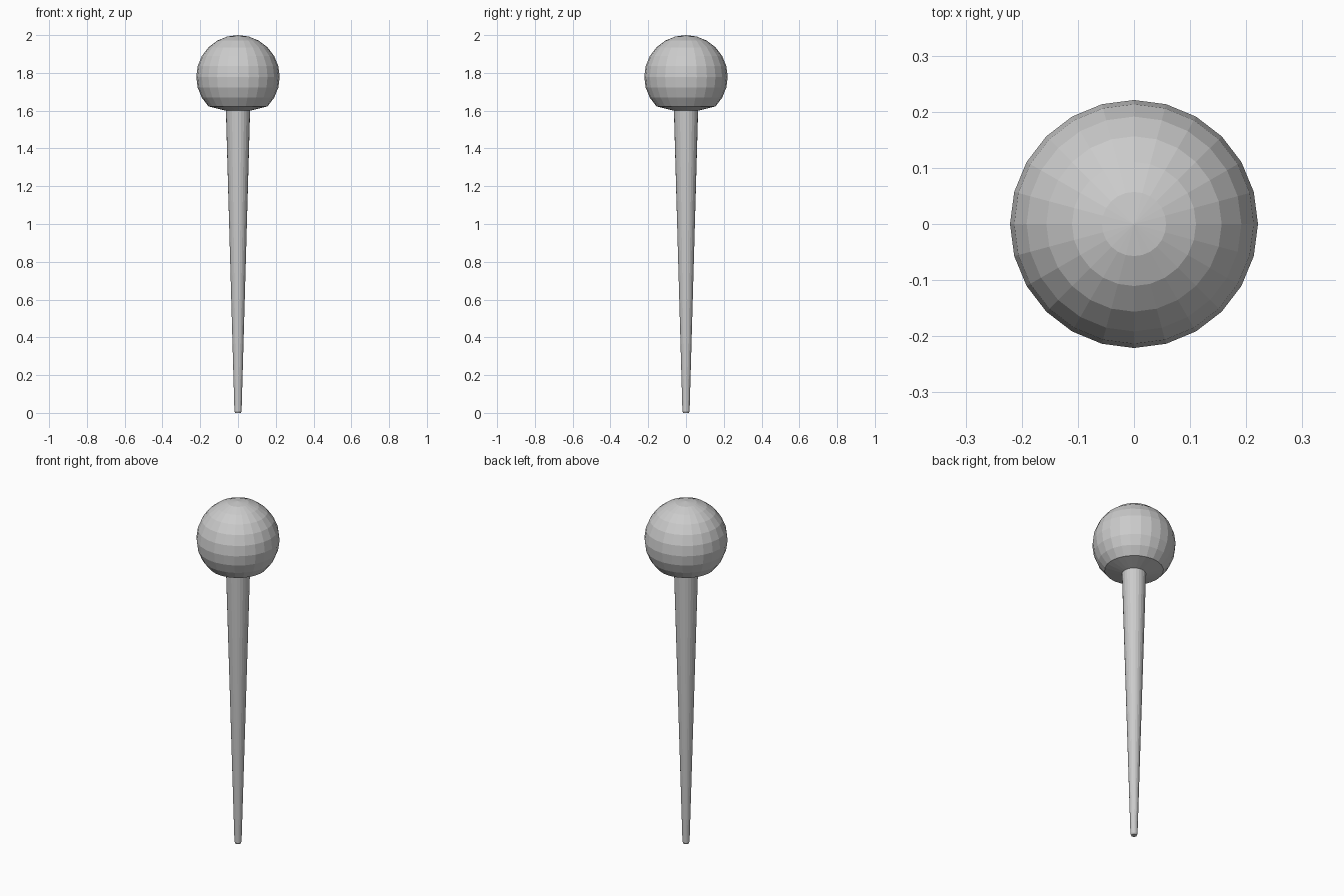
import bpy, bmesh
from math import sin, cos, pi

if "Cube" in bpy.data.objects:
    bpy.data.objects.remove(bpy.data.objects["Cube"])

SIDES = 24
R = 0.221          # ball radius
CZ = 2.0 - R       # ball centre height


def lathe(name, profile):
    """Revolve (radius, z) points, listed bottom to top, around z with flat faces."""
    bm = bmesh.new()
    rings = []
    for r, z in profile:
        if r == 0:
            rings.append([bm.verts.new((0, 0, z))] * SIDES)
        else:
            rings.append([bm.verts.new((r * cos(2 * pi * i / SIDES), r * sin(2 * pi * i / SIDES), z))
                          for i in range(SIDES)])
    for low, high in zip(rings, rings[1:]):
        for i in range(SIDES):
            j = (i + 1) % SIDES
            corners = [low[i], low[j], high[j], high[i]]
            bm.faces.new(list(dict.fromkeys(corners)))
    mesh = bpy.data.meshes.new(name)
    bm.to_mesh(mesh)
    bm.free()
    obj = bpy.data.objects.new(name, mesh)
    bpy.context.collection.objects.link(obj)
    return obj


# Tapered stick with a small chamfered tip, flaring into the 15-degree rings of the ball
stick = [(0, 0), (0.015, 0), (0.019, 0.01), (0.064, 1.60)]
ball = [(R * cos(a * pi / 180), CZ + R * sin(a * pi / 180)) for a in range(-45, 90, 15)]
lathe("ball_headed_stick", stick + ball + [(0, 2.0)])
